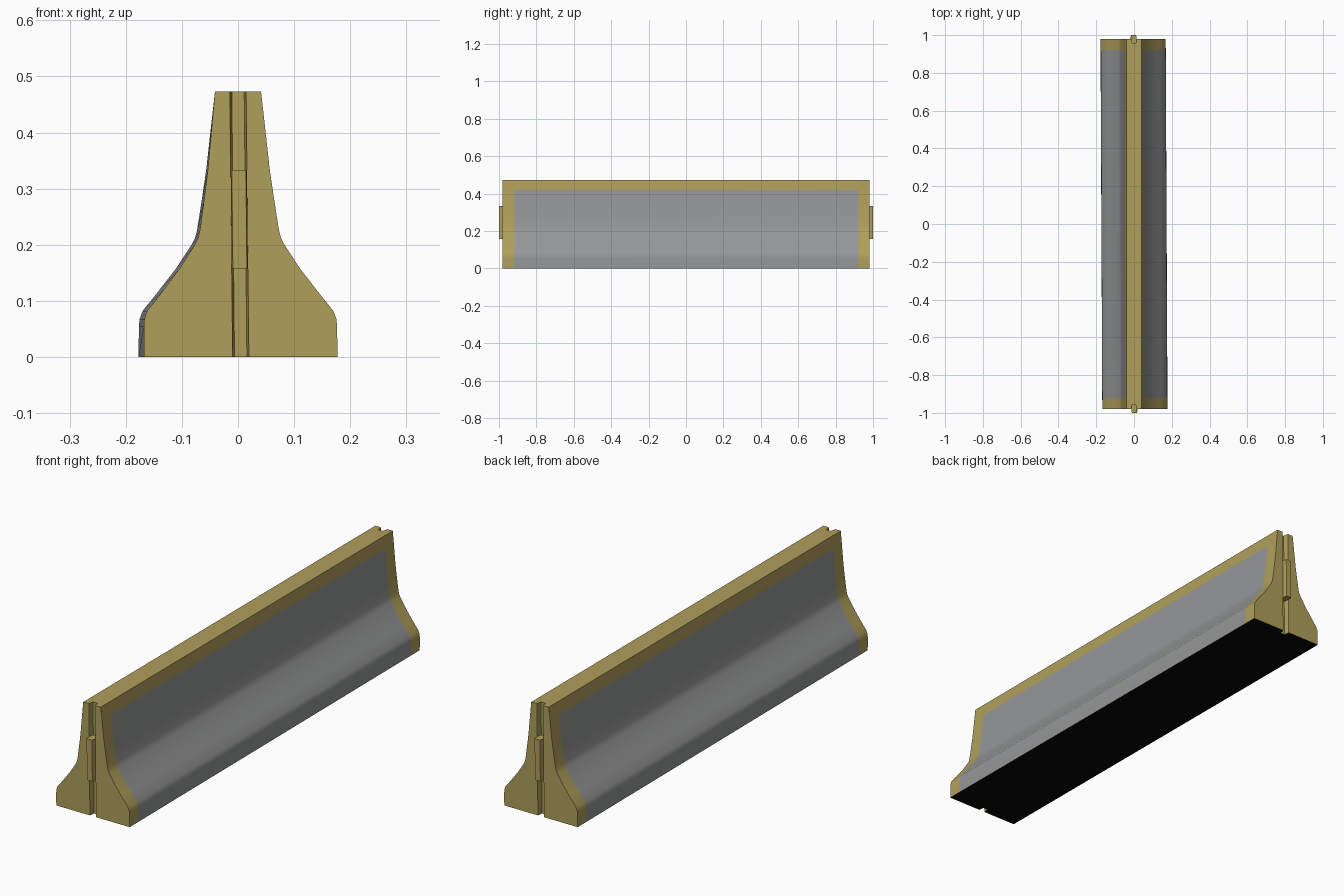
import bpy
import bmesh
import math

if "Cube" in bpy.data.objects:
    bpy.data.objects.remove(bpy.data.objects["Cube"], do_unlink=True)

HEIGHT = 0.473
END = 0.98        # half length of the body
PANEL_END = 0.92  # half length of the grey side panels
PANEL_TOP = 0.42


def make_material(name, color):
    mat = bpy.data.materials.new(name)
    mat.use_nodes = True
    mat.diffuse_color = (*color, 1)
    mat.node_tree.nodes["Principled BSDF"].inputs["Base Color"].default_value = (*color, 1)
    return mat


yellow = make_material("worn yellow", (0.43, 0.345, 0.105))
grey = make_material("concrete grey", (0.30, 0.305, 0.31))
black = make_material("black underside", (0.002, 0.002, 0.002))


def place(x, y, z):
    """Slight twist of the casting: the foot is skewed, the top is straight."""
    return (x - y * 0.005 * (1 - z / HEIGHT), y, z)


def loft(name, rings, rule):
    """Joins stacked closed outlines, caps them and colours faces by rule."""
    bm = bmesh.new()
    rows = [[bm.verts.new(place(*p)) for p in ring] for ring in rings]
    n = len(rows[0])
    for low, high in zip(rows, rows[1:]):
        for i in range(n):
            j = (i + 1) % n
            bm.faces.new((low[i], low[j], high[j], high[i]))
    bm.faces.new(rows[0][::-1])
    bm.faces.new(rows[-1])
    bmesh.ops.recalc_face_normals(bm, faces=bm.faces)
    for face in bm.faces:
        face.material_index = rule(face)
    mesh = bpy.data.meshes.new(name)
    bm.to_mesh(mesh)
    bm.free()
    obj = bpy.data.objects.new(name, mesh)
    bpy.context.collection.objects.link(obj)
    for mat in (yellow, grey, black):
        mesh.materials.append(mat)
    bpy.ops.object.select_all(action="DESELECT")
    obj.select_set(True)
    bpy.context.view_layer.objects.active = obj
    bpy.ops.object.shade_smooth_by_angle(angle=math.radians(35))
    return obj


def plan(half_width, z):
    """Plan outline with a tapered slot in each end."""
    half = [(-half_width, -END), (-0.0145, -END), (-0.011, -0.957),
            (0.011, -0.957), (0.0145, -END), (half_width, -END),
            (half_width, -PANEL_END), (half_width, PANEL_END)]
    return [(x * s, y * s, z) for s in (1, -1) for x, y in half]


def body_colour(face):
    c = face.calc_center_median()
    if face.normal.z < -0.9:
        return 2
    on_panel = abs(c.y) < 0.1 and abs(c.x) > 0.03 and c.z < PANEL_TOP
    return 1 if on_panel else 0


# Barrier body: half width at each height
profile = [(0.1725, 0), (0.1722, 0.055), (0.171, 0.068), (0.166, 0.082),
           (0.136, 0.12), (0.107, 0.158), (0.080, 0.2), (0.074, 0.212),
           (0.0705, 0.225), (0.0625, 0.28), (0.055, 0.335),
           (0.0465, PANEL_TOP), (0.041, HEIGHT)]
loft("barrier_body", [plan(w, z) for w, z in profile], body_colour)

# Connecting key set in the slot of each end
for name, side in (("front_key", -1), ("back_key", 1)):
    outline = [(-0.0135, 0.955), (0.0135, 0.955), (0.0145, 0.99),
               (0.0125, 1), (-0.0125, 1), (-0.0145, 0.99)]
    rings = [[(x, y * side, z) for x, y in outline] for z in (0.158, 0.333)]
    loft(name, rings, lambda face: 0)
